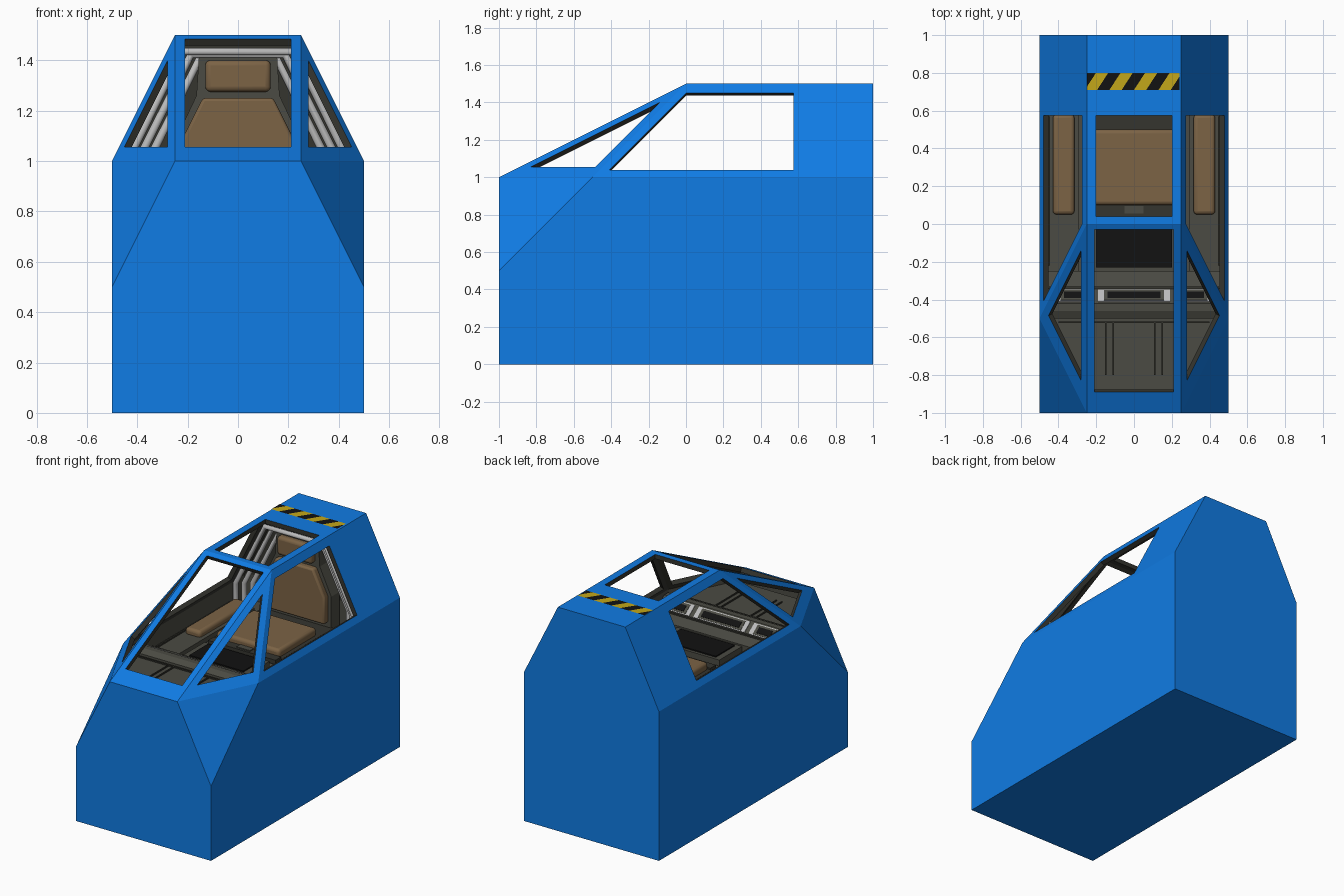
import bpy, bmesh, math
from mathutils import Vector

if "Cube" in bpy.data.objects:
    bpy.data.objects.remove(bpy.data.objects["Cube"])


def material(name, rgb):
    m = bpy.data.materials.new(name)
    m.diffuse_color = (*rgb, 1)
    m.use_nodes = True
    m.node_tree.nodes["Principled BSDF"].inputs["Base Color"].default_value = m.diffuse_color
    return m


BLUE = material("hull blue", (0.005, 0.2, 0.78))
DARK = material("dark lining", (0.035, 0.035, 0.028))
GREY = material("cabin grey", (0.07, 0.07, 0.056))
BROWN = material("brown leather", (0.2, 0.125, 0.06))
LIGHT = material("light grey", (0.5, 0.5, 0.5))
BLACK = material("black", (0.006, 0.006, 0.006))
YELLOW = material("warning yellow", (0.55, 0.39, 0.01))


def mesh(name, verts, faces, mats, index=None, fix=True):
    me = bpy.data.meshes.new(name)
    me.from_pydata([tuple(v) for v in verts], [], faces)
    for m in mats:
        me.materials.append(m)
    if index:
        for p, i in zip(me.polygons, index):
            p.material_index = i
    if fix:
        bm = bmesh.new()
        bm.from_mesh(me)
        bmesh.ops.recalc_face_normals(bm, faces=bm.faces)
        bm.to_mesh(me)
        bm.free()
    ob = bpy.data.objects.new(name, me)
    bpy.context.collection.objects.link(ob)
    return ob


def prism(name, loop, shift, mat, bevel=0):
    """Extrude a 3D polygon along a vector."""
    n, d = len(loop), Vector(shift)
    verts = [Vector(p) for p in loop] + [Vector(p) + d for p in loop]
    faces = [tuple(range(n)), tuple(range(2 * n - 1, n - 1, -1))]
    faces += [(i, (i + 1) % n, (i + 1) % n + n, i + n) for i in range(n)]
    ob = mesh(name, verts, faces, [mat])
    if bevel:
        b = ob.modifiers.new("soft edge", 'BEVEL')
        b.width, b.segments = bevel, 3
        bpy.context.view_layer.objects.active = ob
        ob.select_set(True)
        bpy.ops.object.shade_smooth_by_angle(angle=math.radians(35))
        ob.select_set(False)
    return ob


def box(name, x, y, z, mat, bevel=0):
    loop = [(x[0], y[0], z[0]), (x[1], y[0], z[0]), (x[1], y[1], z[0]), (x[0], y[1], z[0])]
    return prism(name, loop, (0, 0, z[1] - z[0]), mat, bevel)


def window_panel(name, outer, window, thick=0.03):
    """Canopy panel with an opening: blue outside, dark reveal and inside."""
    outer, window = [Vector(p) for p in outer], [Vector(p) for p in window]
    nrm = (outer[1] - outer[0]).cross(outer[2] - outer[0]).normalized()
    if nrm.z < 0:
        nrm = -nrm
    n = len(outer)
    loops = [outer, window, [p - nrm * thick for p in window], [p - nrm * thick for p in outer]]
    verts = [p for l in loops for p in l]
    faces, index = [], []
    for k in range(4):
        for i in range(n):
            j = (i + 1) % n
            a, b = k * n, (k + 1) % 4 * n
            faces.append((a + i, a + j, b + j, b + i))
            index.append(0 if k in (0, 3) else 1)
    return mesh(name, verts, faces, [BLUE, DARK], index)


# Hull body: front, chamfered corners, sides, back and bottom
V = []
for s in (1, -1):
    V += [(s * .5, -1, 0), (s * .5, -1, .5), (s * .25, -1, 1), (s * .5, -.5, 1),
          (s * .5, 1, 1), (s * .5, 1, 0), (s * .25, 1, 1.5)]
F = [(0, 1, 2, 9, 8, 7), (0, 5, 4, 3, 1), (7, 8, 10, 11, 12), (1, 3, 2), (8, 9, 10),
     (5, 12, 11, 13, 6, 4), (0, 7, 12, 5)]
mesh("hull_body", V, F, [BLUE])

# Canopy panels with openings
window_panel("windshield_frame", [(-.25, -1, 1), (.25, -1, 1), (.25, 0, 1.5), (-.25, 0, 1.5)],
             [(-.21, -.89, 1.055), (.21, -.89, 1.055), (.21, -.03, 1.485), (-.21, -.03, 1.485)])
window_panel("roof_frame", [(-.25, 0, 1.5), (.25, 0, 1.5), (.25, 1, 1.5), (-.25, 1, 1.5)],
             [(-.2, .04, 1.5), (.2, .04, 1.5), (.2, .575, 1.5), (-.2, .575, 1.5)])
for s, side in ((1, "right"), (-1, "left")):
    window_panel(side + "_quarter_frame",
                 [(s * .25, -1, 1), (s * .5, -.5, 1), (s * .25, 0, 1.5)],
                 [(s * .28, -.83, 1.055), (s * .4525, -.485, 1.055), (s * .28, -.14, 1.4)])
    window_panel(side + "_side_frame",
                 [(s * .5, -.5, 1), (s * .5, 1, 1), (s * .25, 1, 1.5), (s * .25, 0, 1.5)],
                 [(s * (1 - z / 2), y, z) for y, z in
                  ((-.41, 1.04), (.575, 1.04), (.575, 1.45), (0, 1.45))])

# Hazard stripe plate on the roof, cut along slanted lines
bm = bmesh.new()
bm.faces.new([bm.verts.new(p) for p in
              ((-.25, .71, 1.503), (.24, .71, 1.503), (.24, .8, 1.503), (-.25, .8, 1.503))])
half, slant = .065, .65
for k in range(-6, 7):
    bmesh.ops.bisect_plane(bm, geom=bm.verts[:] + bm.edges[:] + bm.faces[:],
                           plane_co=(k * half, .71, 0), plane_no=(1, -slant, 0))
for f in bm.faces:
    c = f.calc_center_median()
    f.material_index = math.floor((c.x - slant * (c.y - .71)) / half) % 2
me = bpy.data.meshes.new("hazard_stripe")
bm.to_mesh(me)
bm.free()
me.materials.append(YELLOW)
me.materials.append(BLACK)
bpy.context.collection.objects.link(bpy.data.objects.new("hazard_stripe", me))

# Cabin tub: floor, low walls and rear bulkhead
plan = [(.23, -.95), (.47, -.485), (.47, .74), (-.47, .74), (-.47, -.485), (-.23, -.95)]
n = len(plan)
tub = [(x, y, .84) for x, y in plan] + [(x, y, 1.01) for x, y in plan]
mesh("cabin_tub", tub, [tuple(range(n))] + [(i, i + n, (i + 1) % n + n, (i + 1) % n)
                                            for i in range(n)], [GREY], fix=False)
prism("rear_bulkhead", [(-.47, .74, .84), (.47, .74, .84), (.47, .74, 1.0), (.24, .74, 1.47),
                        (-.24, .74, 1.47), (-.47, .74, 1.0)], (0, .02, 0), DARK)

# Front deck with raised ribs
prism("front_deck", [(.25, -.9, .85), (.45, -.5, .85), (-.45, -.5, .85), (-.25, -.9, .85)],
      (0, 0, .1), GREY)
for s in (1, -1):
    for x in (.11, .15):
        box("deck_rib", (s * x - .004, s * x + .004), (-.8, -.52), (.95, .958), DARK)
box("deck_cross_rib", (-.4, .4), (-.525, -.515), (.95, .958), DARK)

# Dashboard with sloped instrument plates
prof = [(-.5, .85), (-.5, .965), (-.46, .985), (-.42, .985), (-.34, .925), (-.25, .9), (-.25, .85)]
prism("dashboard", [(-.455, y, z) for y, z in prof], (.91, 0, 0), GREY)


def slope_plate(name, x0, x1, t0, t1, lift, mat):
    a, d, up = Vector((0, -.42, .985)), Vector((0, .08, -.06)), Vector((0, .6, .8))
    p, q = a + d * t0, a + d * t1
    loop = [(x0, *p.yz), (x1, *p.yz), (x1, *q.yz), (x0, *q.yz)]
    prism(name, loop, up * lift, mat)


for cx, w in ((0, .19), (-.32, .1), (.32, .1)):
    slope_plate("instrument_panel", cx - w, cx + w, .1, .9, .004, LIGHT)
    slope_plate("instrument_inset", cx - w + .03, cx + w - .03, .16, .84, .006, GREY)
    slope_plate("instrument_screen", cx - w + .05, cx + w - .05, .3, .72, .009, BLACK)
box("dash_lip", (-.45, .45), (-.345, -.33), (.9, .932), DARK)

# Control board in front of the seat
box("control_board", (-.24, .24), (-.25, -.01), (.85, .89), GREY)
box("control_screen", (-.2, .2), (-.23, -.03), (.89, .898), BLACK)
box("seat_step", (-.25, .25), (.04, .1), (.85, .88), DARK)
box("seat_latch", (-.05, .05), (.055, .095), (.88, .886), GREY)

# Seat: base, cushion, back and headrest
box("seat_base", (-.26, .26), (.09, .64), (.84, .87), DARK)
box("seat_cushion", (-.235, .235), (.1, .5), (.86, .92), BROWN, .02)
prism("seat_back_frame", [(-.25, .63, .86), (.25, .63, .86), (.25, .63, 1.08), (.165, .63, 1.26),
                          (.155, .63, 1.42), (-.155, .63, 1.42), (-.165, .63, 1.26),
                          (-.25, .63, 1.08)], (0, .09, 0), GREY)
prism("seat_back", [(-.225, .59, .9), (.225, .59, .9), (.225, .59, 1.08), (.14, .59, 1.25),
                    (-.14, .59, 1.25), (-.225, .59, 1.08)], (0, .06, 0), BROWN, .012)
box("headrest", (-.13, .13), (.59, .66), (1.275, 1.4), BROWN, .02)

# Side consoles with padded armrests
for s, side in ((1, "right"), (-1, "left")):
    box(side + "_console", sorted((s * .29, s * .47)), (-.25, .59), (.84, .875), GREY)
    box(side + "_armrest", sorted((s * .315, s * .43)), (.05, .58), (.86, .915), BROWN, .02)
    box(side + "_console_rail", sorted((s * .445, s * .455)), (-.22, .57), (.875, .885), DARK)

# Pipes arching over the seat back
for k in range(3):
    cu = bpy.data.curves.new("pipe_arch", 'CURVE')
    cu.dimensions, cu.bevel_depth, cu.bevel_resolution = '3D', .017, 2
    top, inset = 1.435 - .012 * k, .06 + .042 * k
    half_path = [(.5 - inset, .86), (.5 - inset, 1.0), (.5 - (top - 1) / 2 - inset, top)]
    pts = half_path + [(-x, z) for x, z in reversed(half_path)]
    sp = cu.splines.new('POLY')
    sp.points.add(len(pts) - 1)
    for p, (x, z) in zip(sp.points, pts):
        p.co = (x, .605 + .03 * k, z, 1)
    cu.materials.append(LIGHT)
    bpy.context.collection.objects.link(bpy.data.objects.new("pipe_arch", cu))
